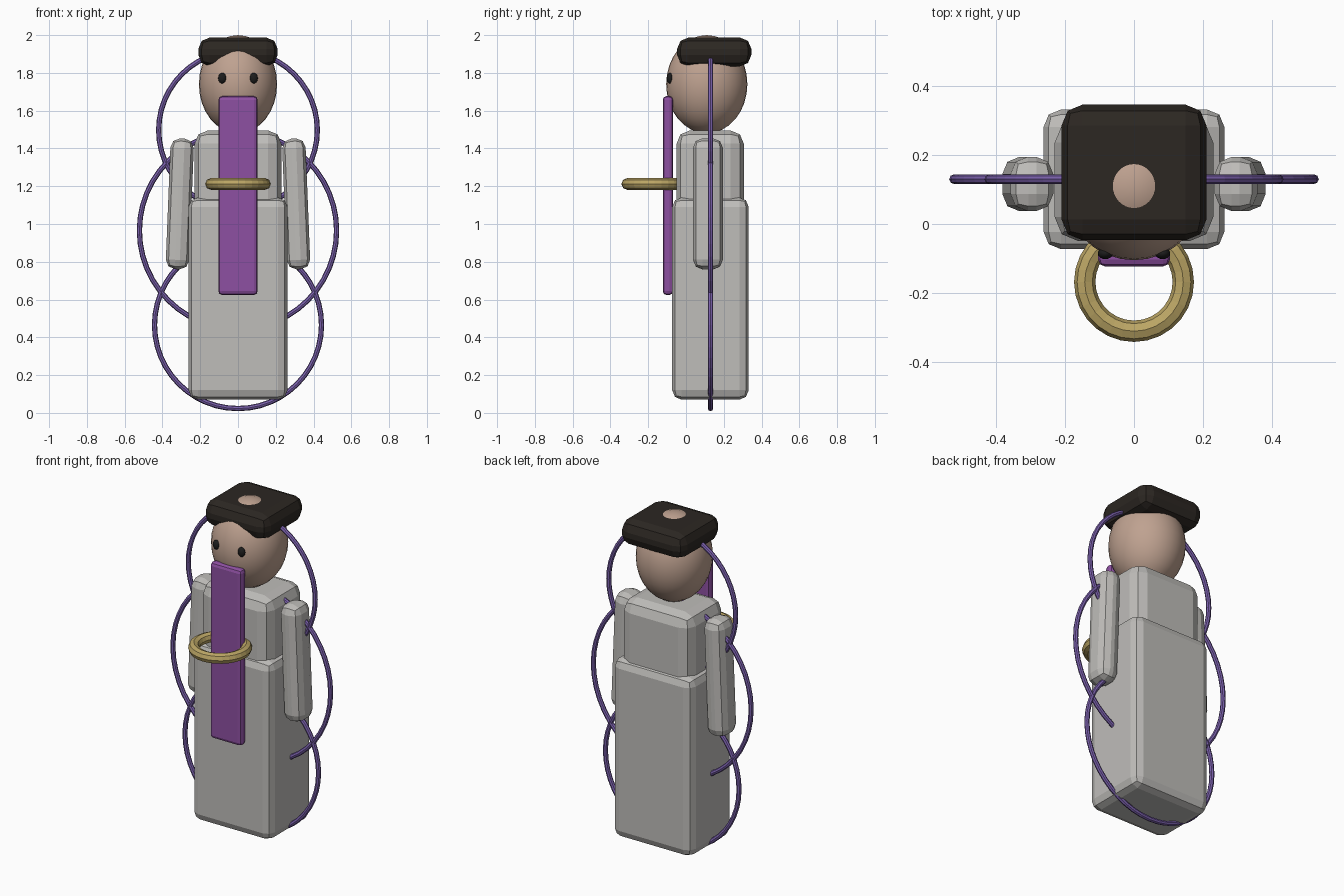
import bpy
from math import radians

if "Cube" in bpy.data.objects:
    bpy.data.objects.remove(bpy.data.objects["Cube"])


def paint(name, rgb):
    m = bpy.data.materials.new(name)
    m.diffuse_color = (*rgb, 1)
    m.use_nodes = True
    m.node_tree.nodes["Principled BSDF"].inputs["Base Color"].default_value = m.diffuse_color
    return m


CLOTH = paint("pale_cloth", (0.52, 0.51, 0.49))
SKIN = paint("skin", (0.52, 0.36, 0.28))
DARK = paint("dark_brown", (0.025, 0.02, 0.016))
BLACK = paint("black", (0.012, 0.012, 0.012))
PURPLE = paint("purple", (0.27, 0.08, 0.36))
VIOLET = paint("violet", (0.2, 0.12, 0.42))
GOLD = paint("gold", (0.5, 0.38, 0.13))


def finish(name, mat):
    ob = bpy.context.object
    ob.name = name
    ob.data.materials.append(mat)
    return ob


def box(name, lo, hi, bevel, mat, segments=2, tilt=0):
    loc = [(a + b) / 2 for a, b in zip(lo, hi)]
    bpy.ops.mesh.primitive_cube_add(size=1, location=loc, rotation=(0, radians(tilt), 0))
    ob = finish(name, mat)
    ob.scale = [b - a for a, b in zip(lo, hi)]
    bpy.ops.object.transform_apply(location=False, rotation=False, scale=True)
    mod = ob.modifiers.new("round_edges", 'BEVEL')
    mod.width = bevel
    mod.segments = segments
    return ob


def ball(name, loc, radii, mat, segments=32, rings=16):
    bpy.ops.mesh.primitive_uv_sphere_add(segments=segments, ring_count=rings, radius=1, location=loc)
    ob = finish(name, mat)
    ob.scale = radii
    bpy.ops.object.transform_apply(location=False, rotation=False, scale=True)
    bpy.ops.object.shade_smooth()
    return ob


def ring(name, loc, major, minor, mat, upright, sides):
    bpy.ops.mesh.primitive_torus_add(location=loc, major_radius=major, minor_radius=minor,
                                     major_segments=sides, minor_segments=8,
                                     rotation=(radians(90) if upright else 0, 0, 0))
    return finish(name, mat)


# Robe and torso
box("robe", (-0.262, -0.073, 0.07), (0.262, 0.332, 1.14), 0.05, CLOTH)
box("torso", (-0.23, -0.05, 0.95), (0.23, 0.306, 1.495), 0.07, CLOTH)

# Arms and eyes, mirrored
for side, s in (("left", -1), ("right", 1)):
    cx = 0.308 * s
    box(side + "_arm", (cx - 0.062, 0.037, 0.76), (cx + 0.062, 0.195, 1.453),
        0.05, CLOTH, tilt=-2.3 * s)
    ball(side + "_eye", (0.083 * s, -0.085, 1.772), (0.022, 0.017, 0.028), BLACK, 16, 10)

# Head with the hair block
ball("head", (0, 0.11, 1.74), (0.207, 0.215, 0.26), SKIN)
box("hair", (-0.21, -0.047, 1.835), (0.21, 0.346, 1.987), 0.06, DARK)

# Hanging front band and gold hoop
box("front_band", (-0.104, -0.123, 0.624), (0.104, -0.068, 1.677), 0.02, PURPLE)
ring("gold_hoop", (0, -0.168, 1.212), 0.143, 0.031, GOLD, False, 28)

# Stacked upright rings around the figure
for name, z, r in (("upper", 1.497, 0.42), ("middle", 0.965, 0.522), ("lower", 0.465, 0.442)):
    ring(name + "_ring", (0, 0.13, z), r, 0.014, VIOLET, True, 48)
